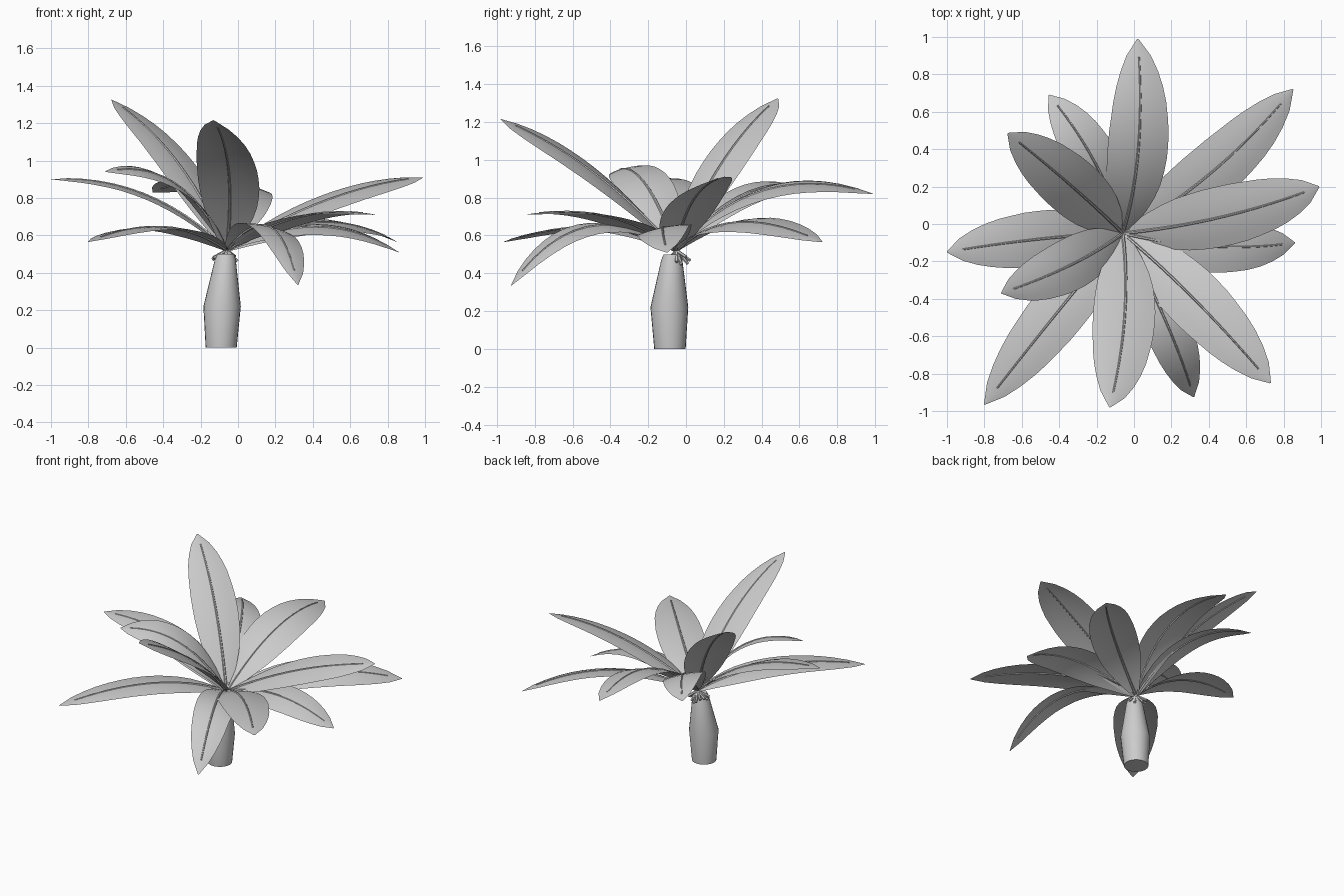
import bpy, math
from mathutils import Vector

if "Cube" in bpy.data.objects:
    bpy.data.objects.remove(bpy.data.objects["Cube"])

BASE = Vector((-0.06, -0.05, 0.52))
UP = Vector((0, 0, 1))


def make_object(name, verts, faces):
    mesh = bpy.data.meshes.new(name)
    mesh.from_pydata([tuple(v) for v in verts], [], faces)
    mesh.update()
    ob = bpy.data.objects.new(name, mesh)
    bpy.context.collection.objects.link(ob)
    bpy.context.view_layer.objects.active = ob
    ob.select_set(True)
    bpy.ops.object.shade_smooth_by_angle(angle=math.radians(40))
    ob.select_set(False)
    return ob


def tube(name, rings, sides):
    """Closed tube from (centre, radius, side axis, other axis) rings."""
    verts, faces = [], []
    for c, r, a, b in rings:
        for k in range(sides):
            t = 2 * math.pi * k / sides
            verts.append(c + a * (r * math.cos(t)) + b * (r * math.sin(t)))
    for i in range(len(rings) - 1):
        for k in range(sides):
            n = (k + 1) % sides
            faces.append((i * sides + k, i * sides + n,
                          (i + 1) * sides + n, (i + 1) * sides + k))
    faces.append(tuple(reversed(range(sides))))
    faces.append(tuple(range(len(verts) - sides, len(verts))))
    return make_object(name, verts, faces)


def interp(table, t):
    for (t0, w0), (t1, w1) in zip(table, table[1:]):
        if t <= t1:
            return w0 + (w1 - w0) * (t - t0) / (t1 - t0)
    return table[-1][1]


def spine(mid, tip, t, roll):
    """Quadratic through base, mid and tip: point, rolled side axis, normal."""
    p = (BASE * ((1 - t) * (1 - 2 * t)) + mid * (4 * t * (1 - t))
         + tip * (t * (2 * t - 1)))
    d = BASE * (4 * t - 3) + mid * (4 - 8 * t) + tip * (4 * t - 1)
    flat = d.cross(UP).normalized()
    lift = flat.cross(d).normalized()
    side = flat * math.cos(roll) + lift * math.sin(roll)
    return p, side, side.cross(d).normalized()


# Trunk: bulging, tapering bottle shape
X, Y = Vector((1, 0, 0)), Vector((0, 1, 0))
tube("trunk", [(Vector((x, y, z)), r, X, Y) for x, y, z, r in (
    (-0.09, -0.085, 0, 0.083), (-0.085, -0.088, 0.22, 0.1),
    (-0.068, -0.075, 0.47, 0.056), (-0.066, -0.073, 0.5, 0.045))], 24)

# Leaves: mid point, tip point, half width, roll
LEAVES = [
    ((0.025, 0.42, 0.84), (0.02, 0.99, 0.82), 0.165, -0.22),
    ((0.42, 0.28, 0.67), (0.85, 0.72, 0.565), 0.155, -0.25),
    ((0.48, 0.04, 0.79), (0.99, 0.20, 0.91), 0.165, -0.22),
    ((0.42, -0.12, 0.645), (0.86, -0.10, 0.51), 0.145, -0.2),
    ((0.33, -0.41, 0.70), (0.73, -0.85, 0.71), 0.16, 0),
    ((0.17, -0.52, 0.645), (0.32, -0.925, 0.335), 0.13, 0.2),
    ((-0.05, -0.5, 0.94), (-0.13, -0.98, 1.215), 0.17, 0.2),
    ((-0.4, -0.46, 0.645), (-0.80, -0.965, 0.565), 0.15, 0),
    ((-0.34, -0.22, 0.88), (-0.71, -0.37, 0.94), 0.145, 0.28),
    ((-0.5, -0.08, 0.82), (-1.0, -0.15, 0.90), 0.15, 0.1),
    ((-0.33, 0.2, 1.0), (-0.675, 0.485, 1.325), 0.155, 0),
    ((-0.21, 0.33, 0.83), (-0.455, 0.69, 0.83), 0.14, -0.25),
]
OUTLINE = [(0, 0.12), (0.1, 0.48), (0.25, 0.85), (0.4, 0.99), (0.55, 1),
           (0.7, 0.9), (0.82, 0.73), (0.92, 0.45), (1, 0.02)]
ROWS, COLS = 14, 6

for n, (mid, tip, half, roll) in enumerate(LEAVES, 1):
    mid, tip = Vector(mid), Vector(tip)
    # Blade: single, gently arched sheet
    verts, faces = [], []
    for i in range(ROWS + 1):
        t = i / ROWS
        p, side, up = spine(mid, tip, t, roll)
        w = half * interp(OUTLINE, t)
        for j in range(COLS + 1):
            u = 2 * j / COLS - 1
            verts.append(p + side * (w * u) - up * (0.1 * w * u * u))
    for i in range(ROWS):
        for j in range(COLS):
            a = i * (COLS + 1) + j
            faces.append((a, a + 1, a + COLS + 2, a + COLS + 1))
    make_object(f"leaf_{n:02d}", verts, faces)
    # Midrib: thin tapering tube, with a stub poking past the base
    rings = []
    for i in range(13):
        t = -0.07 + i * 0.99 / 12
        p, side, up = spine(mid, tip, t, roll)
        rings.append((p, 0.009 - 0.005 * max(t, 0), side, up))
    tube(f"midrib_{n:02d}", rings, 6)
